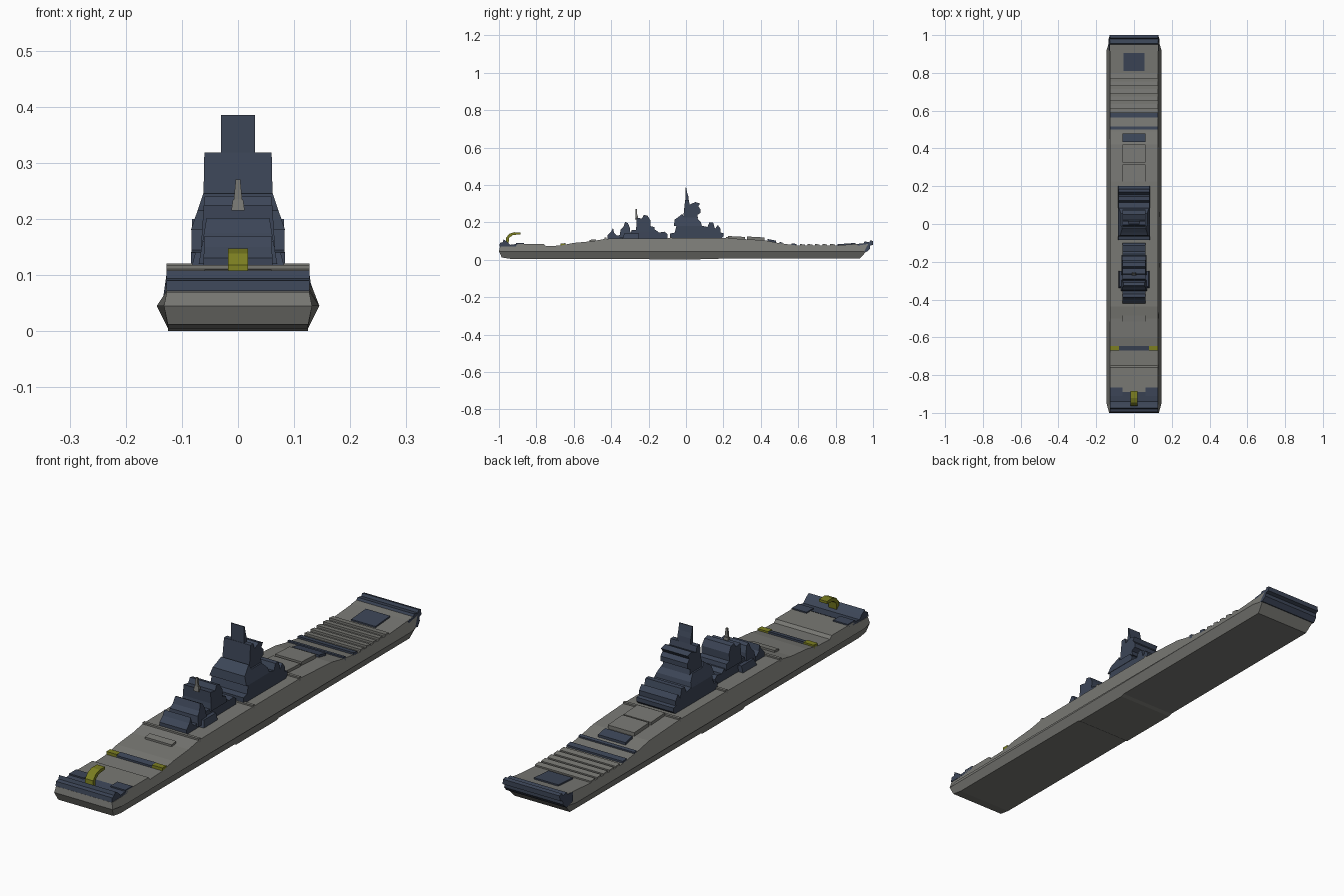
import bpy, bmesh


def material(name, rgb):
    m = bpy.data.materials.new(name)
    m.diffuse_color = (*rgb, 1)
    return m


NAVY = material("navy", (0.045, 0.06, 0.095))
YELLOW = material("yellow", (0.2, 0.21, 0.015))
GREY = material("warm_grey", (0.19, 0.19, 0.175))


def finish(bm, name, mat):
    bmesh.ops.recalc_face_normals(bm, faces=bm.faces)
    me = bpy.data.meshes.new(name)
    bm.to_mesh(me)
    bm.free()
    ob = bpy.data.objects.new(name, me)
    bpy.context.collection.objects.link(ob)
    me.materials.append(mat)
    return ob


def prism(name, profile, low, high, mat):
    """Side profile (y, z) extruded across x; half width runs from low at the bottom to high at the top."""
    z0, z1 = min(p[1] for p in profile), max(p[1] for p in profile)
    bm = bmesh.new()
    sides = []
    for s in (-1, 1):
        sides.append([bm.verts.new((s * (low + (high - low) * (z - z0) / (z1 - z0)), y, z)) for y, z in profile])
    a, b = sides
    for f in (a, b):
        bm.faces.new(f)
    n = len(profile)
    for i in range(n):
        j = (i + 1) % n
        bm.faces.new((a[i], a[j], b[j], b[i]))
    return finish(bm, name, mat)


def box(name, x0, x1, y0, y1, z0, z1, mat):
    bm = bmesh.new()
    bmesh.ops.create_cube(bm, size=1)
    for v in bm.verts:
        v.co.x = x1 if v.co.x > 0 else x0
        v.co.y = y1 if v.co.y > 0 else y0
        v.co.z = z1 if v.co.z > 0 else z0
    return finish(bm, name, mat)


# Hull: loft of six-sided sections (y, keel z, deck z, half beam at knuckle)
DECK = [(-0.995, 0.07), (-0.91, 0.072), (-0.9, 0.084), (-0.76, 0.084), (-0.75, 0.072), (-0.67, 0.076),
        (-0.60, 0.09), (-0.50, 0.099), (-0.43, 0.112), (-0.08, 0.115), (0.22, 0.115), (0.42, 0.104),
        (0.49, 0.09), (0.60, 0.075), (0.80, 0.076), (0.92, 0.085), (0.985, 0.092)]


def deck(y):
    for (ya, za), (yb, zb) in zip(DECK, DECK[1:]):
        if ya <= y <= yb:
            return za + (zb - za) * (y - ya) / (yb - ya)
    return DECK[0][1] if y < 0 else DECK[-1][1]


KEEL = [(-0.985, 0.012), (-0.94, 0.005), (-0.20, 0.005), (-0.19, 0.0), (0.07, 0.0), (0.085, 0.005), (0.93, 0.007)]
bm = bmesh.new()
top = {s: [bm.verts.new((s * 0.127, y, z)) for y, z in DECK] for s in (-1, 1)}
bottom = {s: [bm.verts.new((s * 0.125, y, z)) for y, z in KEEL] for s in (-1, 1)}
knuckle = {s: [bm.verts.new((s * w, y, z)) for y, w, z in
               ((-1, 0.132, 0.045), (-0.95, 0.145, 0.045), (0.92, 0.145, 0.045), (0.965, 0.132, 0.045))]
           for s in (-1, 1)}
for s in (-1, 1):
    for rail in (top[s], bottom[s]):
        bm.faces.new(rail + knuckle[s][::-1])
for rail in (top, bottom):
    for i in range(len(rail[1]) - 1):
        bm.faces.new((rail[-1][i], rail[-1][i + 1], rail[1][i + 1], rail[1][i]))
for i in (0, -1):
    for rail in (top, bottom):
        bm.faces.new((rail[-1][i], rail[1][i], knuckle[1][i], knuckle[-1][i]))
finish(bm, "hull", GREY)

# Bow cap and stern platform in dark paint
prism("bow_cap", [(0.915, 0.084), (0.925, 0.05), (0.968, 0.042), (0.985, 0.06), (0.985, 0.075), (1.0, 0.08),
                  (1.0, 0.1), (0.985, 0.104), (0.98, 0.093), (0.955, 0.098), (0.95, 0.088)], 0.136, 0.127, NAVY)
prism("stern_platform", [(-0.998, 0.072), (-0.9, 0.072), (-0.89, 0.086), (-0.94, 0.08), (-0.955, 0.095),
                         (-0.975, 0.108), (-0.98, 0.094), (-0.995, 0.09)], 0.127, 0.127, NAVY)
for s in (-1, 1):
    xs = sorted((s * 0.06, s * 0.127))
    box("stern_side_plate", *xs, -0.91, -0.865, 0.075, 0.089, NAVY)

# Stern crane
prism("stern_crane", [(-0.965, 0.08), (-0.95, 0.08), (-0.945, 0.118), (-0.925, 0.132), (-0.885, 0.136),
                      (-0.885, 0.146), (-0.92, 0.147), (-0.945, 0.138), (-0.962, 0.118)], 0.018, 0.018, YELLOW)

# Deck fittings: (name, half width, y range, height above deck, material)
for name, w, y0, y1, h, mat in [
        ("bow_hatch", 0.055, 0.81, 0.905, 0.006, NAVY), ("wave_breaker_front", 0.127, 0.565, 0.59, 0.008, NAVY),
        ("wave_breaker_rear", 0.127, 0.5, 0.515, 0.006, NAVY), ("fore_hatch", 0.062, 0.435, 0.48, 0.01, NAVY),
        ("fore_turret", 0.06, 0.325, 0.42, 0.015, GREY), ("fore_turret_base", 0.062, 0.225, 0.315, 0.012, GREY),
        ("aft_hatch", 0.06, -0.515, -0.485, 0.008, GREY), ("aft_band", 0.08, -0.67, -0.645, 0.008, NAVY)]:
    zs = [deck(y0), deck(y1)]
    prism(name, [(y0, zs[0] - 0.01), (y1, zs[1] - 0.01), (y1, zs[1] + h), (y0, zs[0] + h)], w, w, mat)
for s in (-1, 1):
    box("aft_band_end", *sorted((s * 0.08, s * 0.127)), -0.67, -0.645, 0.07, 0.088, YELLOW)
for i, y in enumerate((0.61, 0.65, 0.69, 0.73, 0.77)):
    z = deck(y)
    prism("foredeck_rib", [(y, z - 0.01), (y + 0.025, z - 0.01), (y + 0.025, z + 0.006), (y, z + 0.009)],
          0.127, 0.127, GREY)
for y in (-0.43, -0.08, 0.22, 0.79):
    box("deck_seam", -0.127, 0.127, y - 0.006, y + 0.006, deck(y) - 0.01, deck(y) + 0.006, GREY)

# Forward superstructure, stacked tiers
prism("bridge_base", [(-0.085, 0.11), (0.185, 0.11), (0.2, 0.125), (0.2, 0.142), (0.185, 0.145), (0.185, 0.165),
                      (0.17, 0.185), (0.155, 0.165), (0.145, 0.2), (0.125, 0.2), (0.115, 0.175), (0.07, 0.185),
                      (-0.05, 0.185), (-0.06, 0.145), (-0.085, 0.14)], 0.084, 0.082, NAVY)
prism("bridge_middle", [(-0.065, 0.18), (0.085, 0.18), (0.08, 0.2), (0.065, 0.215), (0.055, 0.225), (-0.01, 0.225),
                        (-0.02, 0.245), (-0.045, 0.225), (-0.06, 0.215)], 0.084, 0.062, NAVY)
prism("bridge_tower", [(-0.015, 0.22), (0.065, 0.22), (0.06, 0.24), (0.078, 0.25), (0.078, 0.27), (0.065, 0.285),
                       (0.075, 0.3), (0.05, 0.308), (0.02, 0.295), (0.015, 0.318), (-0.005, 0.318), (-0.012, 0.25)],
      0.062, 0.06, NAVY)
prism("main_mast", [(-0.004, 0.31), (0.016, 0.31), (0.012, 0.34), (0.006, 0.36), (0.001, 0.385), (-0.003, 0.385)],
      0.03, 0.03, NAVY)

# Aft superstructure
prism("aft_base", [(-0.42, 0.108), (-0.1, 0.108), (-0.1, 0.138), (-0.115, 0.15), (-0.145, 0.145), (-0.16, 0.158),
                   (-0.29, 0.158), (-0.3, 0.135), (-0.37, 0.13), (-0.385, 0.145), (-0.39, 0.17), (-0.4, 0.15),
                   (-0.42, 0.13)], 0.062, 0.06, NAVY)
prism("aft_wings", [(-0.34, 0.11), (-0.25, 0.11), (-0.25, 0.14), (-0.33, 0.14)], 0.084, 0.076, NAVY)
prism("aft_funnel", [(-0.355, 0.12), (-0.295, 0.12), (-0.3, 0.17), (-0.31, 0.195), (-0.325, 0.202),
                     (-0.335, 0.175), (-0.35, 0.16)], 0.07, 0.056, NAVY)
prism("aft_tower", [(-0.27, 0.15), (-0.165, 0.15), (-0.17, 0.175), (-0.19, 0.18), (-0.19, 0.21), (-0.205, 0.235),
                    (-0.225, 0.24), (-0.235, 0.22), (-0.265, 0.225), (-0.265, 0.18)], 0.066, 0.06, NAVY)
prism("aft_mast_foot", [(-0.272, 0.215), (-0.255, 0.215), (-0.258, 0.235), (-0.269, 0.235)], 0.012, 0.009, GREY)
prism("aft_mast", [(-0.269, 0.23), (-0.26, 0.23), (-0.262, 0.27), (-0.269, 0.27)], 0.008, 0.004, GREY)
